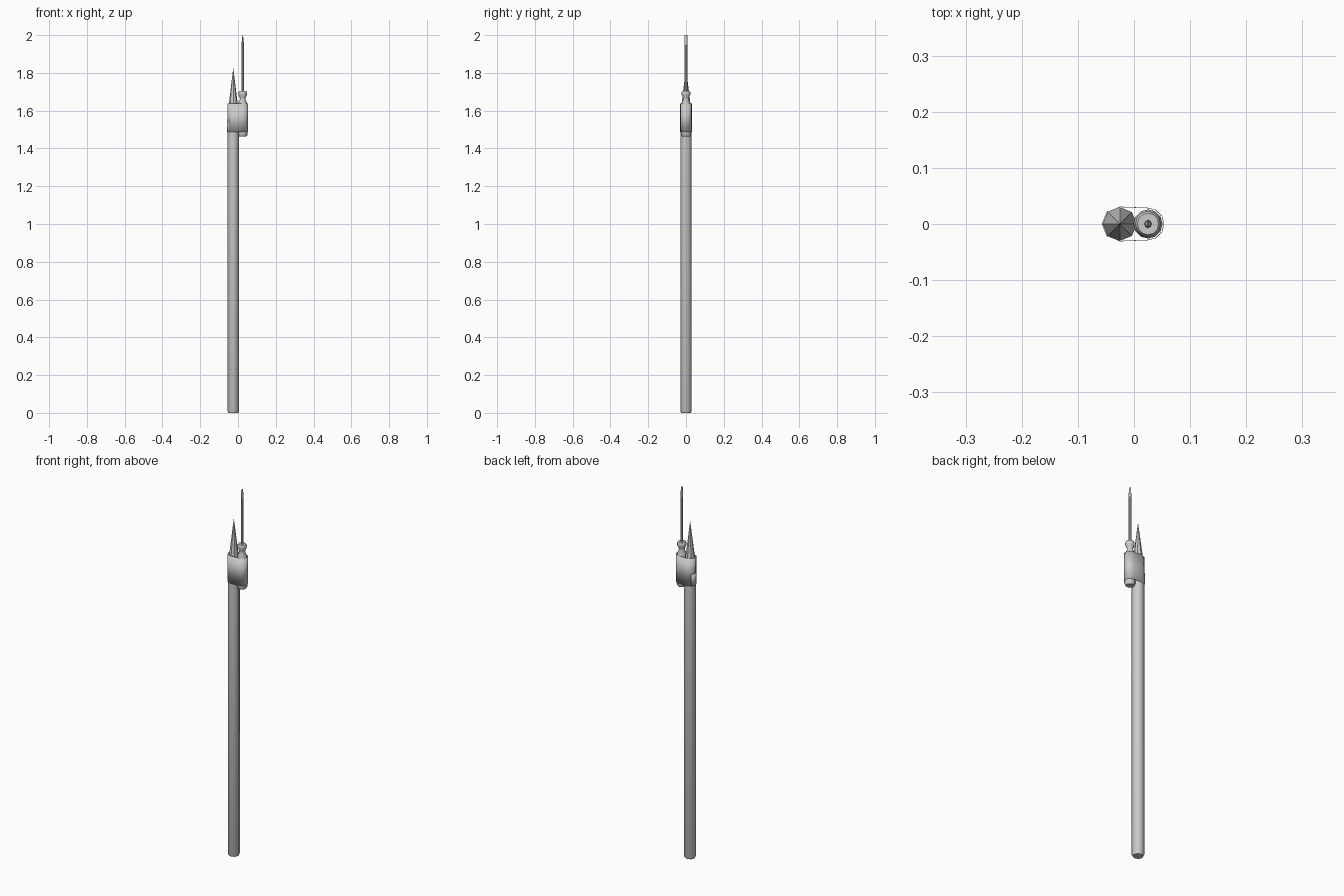
import bpy, bmesh, math

if "Cube" in bpy.data.objects:
    bpy.data.objects.remove(bpy.data.objects["Cube"])

PX, SX = -0.025, 0.025   # pole axis, screwdriver axis


def make(name, verts, faces):
    me = bpy.data.meshes.new(name)
    me.from_pydata(verts, [], faces)
    bm = bmesh.new()
    bm.from_mesh(me)
    bmesh.ops.recalc_face_normals(bm, faces=bm.faces)
    bm.to_mesh(me)
    bm.free()
    ob = bpy.data.objects.new(name, me)
    bpy.context.collection.objects.link(ob)
    return ob


def smooth(ob, angle):
    bpy.ops.object.select_all(action='DESELECT')
    ob.select_set(True)
    bpy.context.view_layer.objects.active = ob
    bpy.ops.object.shade_smooth_by_angle(angle=math.radians(angle))


def lathe(name, x, rings, n):
    """Rings are (rx, ry, z); both ends are capped."""
    verts = [(x + rx * math.cos(2 * math.pi * i / n), ry * math.sin(2 * math.pi * i / n), z)
             for rx, ry, z in rings for i in range(n)]
    faces = [(k * n + i, k * n + (i + 1) % n, (k + 1) * n + (i + 1) % n, (k + 1) * n + i)
             for k in range(len(rings) - 1) for i in range(n)]
    faces += [tuple(range(n)), tuple((len(rings) - 1) * n + i for i in range(n))]
    return make(name, verts, faces)


def ring(r, z):
    return (r, r, z)


# Wooden pole with a softened foot and a sharpened point
pole = lathe("pole", PX, [ring(0.026, 0), ring(0.03, 0.008), ring(0.03, 1.58)], 8)
smooth(pole, 50)
point = lathe("pole_point", PX, [ring(0.03, 1.58), ring(0.0005, 1.825)], 8)

# Screwdriver handle: rounded butt, grip, waist and collar
handle = lathe("screwdriver_handle", SX,
               [ring(0.019, 1.463), ring(0.025, 1.47), ring(0.026, 1.482), ring(0.026, 1.62),
                ring(0.023, 1.64), ring(0.015, 1.66), ring(0.016, 1.67),
                ring(0.023, 1.685), ring(0.023, 1.697), ring(0.019, 1.704)], 12)
smooth(handle, 40)

# Screwdriver shaft, flattened to a blade at the end
shaft = lathe("screwdriver_shaft", SX,
              [ring(0.007, 1.70), ring(0.007, 1.94), (0.006, 0.0075, 1.96), (0.0012, 0.008, 2.0)], 8)
smooth(shaft, 40)

# Tape wrapped around pole and handle, open at top and bottom
outline = [(PX + 0.031 * math.cos(a), 0.031 * math.sin(a))
           for a in (math.radians(90 + 45 * i) for i in range(5))]
outline += [(SX + 0.029 * math.cos(a), 0.029 * math.sin(a))
            for a in (math.radians(-90 + 30 * i) for i in range(7))]
n = len(outline)
tape = make("tape_wrap", [(x, y, z) for z in (1.487, 1.637) for x, y in outline],
            [(i, (i + 1) % n, n + (i + 1) % n, n + i) for i in range(n)])
solid = tape.modifiers.new("thickness", 'SOLIDIFY')
solid.thickness = 0.001
smooth(tape, 50)

# Loose end of the tape overlapping on the pole side
flap_path = [(PX + 0.0325 * math.cos(a), 0.0325 * math.sin(a))
             for a in (math.radians(135 + 45 * i) for i in range(3))]
flap = make("tape_end", [(x, y, z) for z in (1.487, 1.55) for x, y in flap_path],
            [(i, i + 1, 4 + i, 3 + i) for i in range(2)])
solid = flap.modifiers.new("thickness", 'SOLIDIFY')
solid.thickness = 0.001
smooth(flap, 50)
